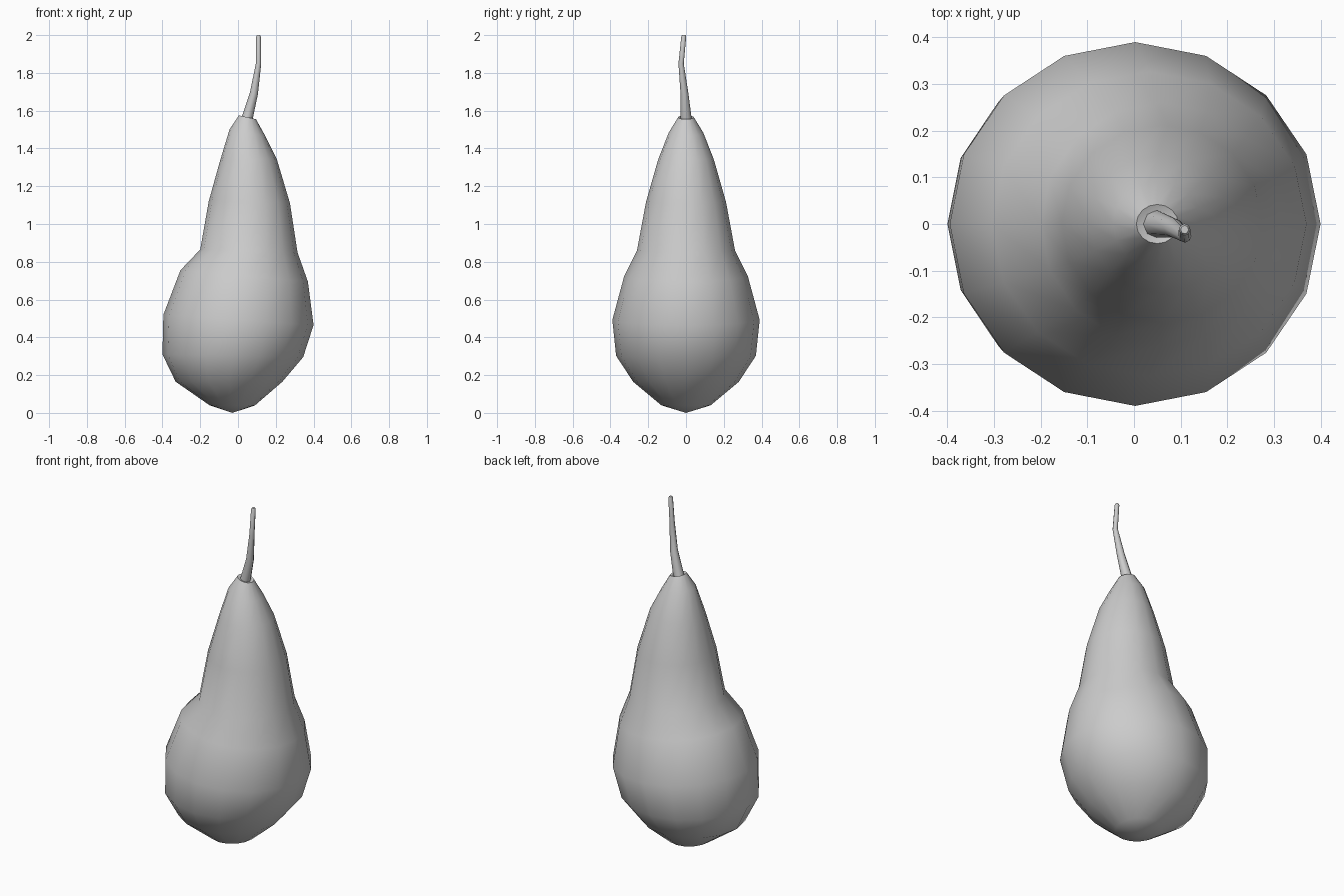
import bpy, bmesh, math

if "Cube" in bpy.data.objects:
    bpy.data.objects.remove(bpy.data.objects["Cube"])

def loft(name, rings, sides, bottom, top):
    """Rings: left (x, z), right (x, z), centre y, half depth. Poles close the ends."""
    bm = bmesh.new()
    loops = []
    for xl, zl, xr, zr, y, h in rings:
        loop = []
        for i in range(sides):
            a = 2 * math.pi * i / sides
            c = math.cos(a)
            loop.append(bm.verts.new(((xl + xr) / 2 + c * (xr - xl) / 2,
                                      y + h * math.sin(a),
                                      (zl + zr) / 2 + c * (zr - zl) / 2)))
        loops.append(loop)
    lo, hi = bm.verts.new(bottom), bm.verts.new(top)
    for i in range(sides):
        j = (i + 1) % sides
        for a, b in zip(loops, loops[1:]):
            bm.faces.new((a[i], a[j], b[j], b[i]))
        bm.faces.new((lo, loops[0][j], loops[0][i]))
        bm.faces.new((hi, loops[-1][i], loops[-1][j]))
    bmesh.ops.recalc_face_normals(bm, faces=bm.faces)
    me = bpy.data.meshes.new(name)
    bm.to_mesh(me)
    bm.free()
    ob = bpy.data.objects.new(name, me)
    bpy.context.collection.objects.link(ob)
    bpy.ops.object.select_all(action='DESELECT')
    ob.select_set(True)
    bpy.context.view_layer.objects.active = ob
    bpy.ops.object.shade_smooth_by_angle(angle=math.radians(60))
    return ob

# Lopsided fruit body
loft("pear_body", [
    (-0.15, 0.04, 0.09, 0.04, 0, 0.13),
    (-0.33, 0.165, 0.235, 0.165, 0, 0.28),
    (-0.40, 0.31, 0.345, 0.295, 0, 0.37),
    (-0.395, 0.52, 0.40, 0.465, 0, 0.39),
    (-0.305, 0.755, 0.37, 0.695, 0, 0.327),
    (-0.20, 0.865, 0.315, 0.85, 0, 0.26),
    (-0.155, 1.12, 0.275, 1.11, 0, 0.212),
    (-0.095, 1.335, 0.205, 1.345, 0, 0.148),
    (-0.045, 1.50, 0.145, 1.465, 0, 0.092),
    (0.005, 1.575, 0.095, 1.555, 0, 0.042),
], 16, (-0.03, 0, 0.0), (0.05, 0, 1.55))

# Bent, tapering stem
loft("stem", [
    (0.015, 1.55, 0.071, 1.535, 0, 0.03),
    (0.022, 1.572, 0.078, 1.557, 0, 0.029),
    (0.063, 1.695, 0.105, 1.685, -0.008, 0.021),
    (0.095, 1.852, 0.123, 1.848, -0.026, 0.014),
    (0.096, 1.992, 0.121, 1.992, -0.012, 0.013),
    (0.100, 2.0, 0.117, 2.0, -0.012, 0.009),
], 8, (0.043, 0, 1.54), (0.109, -0.012, 2.0))
